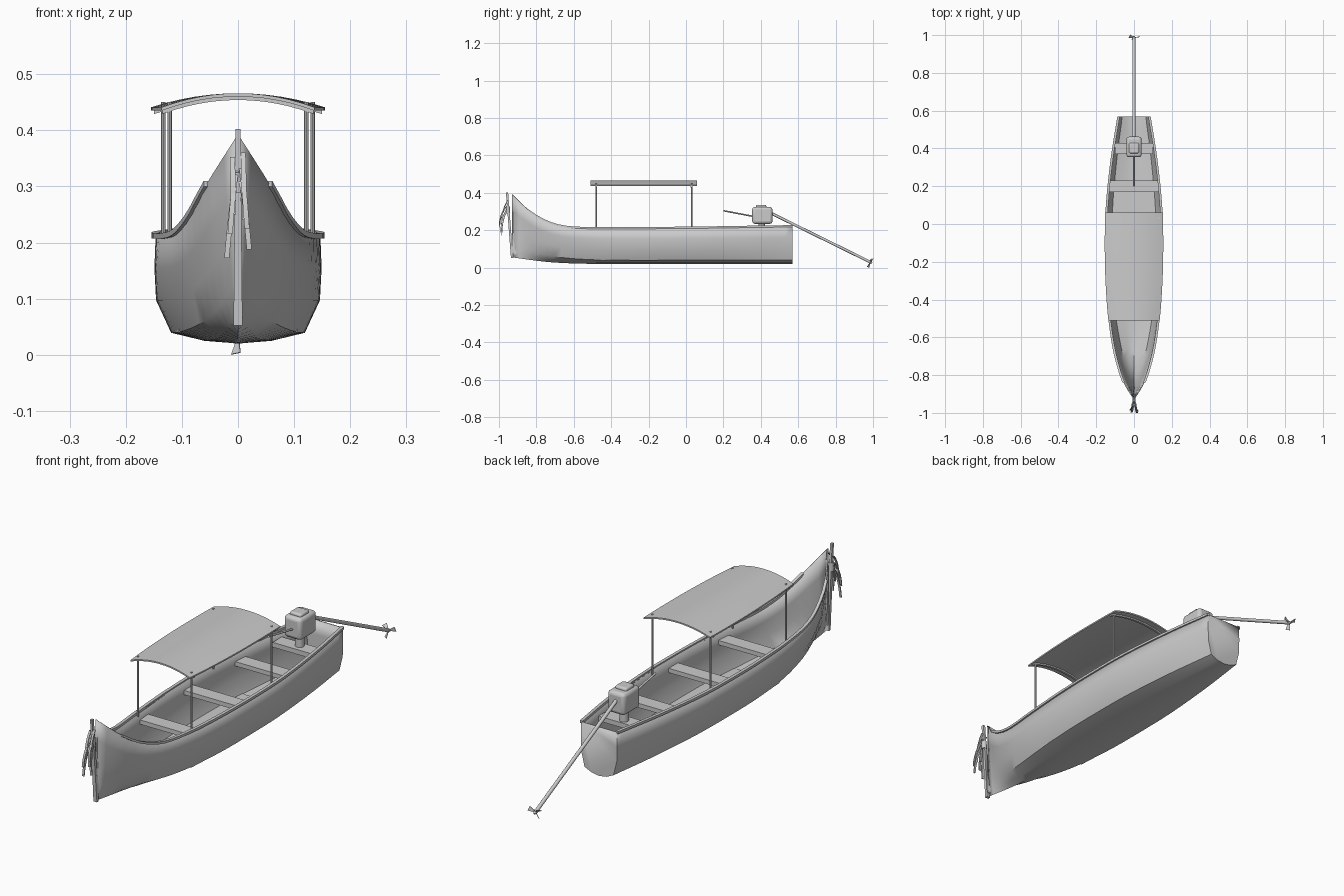
import bpy, bmesh, math
from mathutils import Vector

if "Cube" in bpy.data.objects:
    bpy.data.objects.remove(bpy.data.objects["Cube"])

# stations: y, half width, keel z, sheer z, bow blend
ST = [(-.93, .002, .055, .39, 1), (-.84, .056, .042, .305, .8), (-.75, .086, .031, .25, .5),
      (-.65, .110, .024, .22, .3), (-.5, .131, .02, .212, .1), (-.3, .145, .02, .212, 0),
      (-.1, .149, .02, .213, 0), (.1, .144, .02, .215, 0), (.35, .118, .02, .219, 0),
      (.57, .083, .02, .222, 0)]


def station(y):
    """Smooth interpolation of the hull stations at y."""
    i = next((k for k in range(len(ST) - 1) if y <= ST[k + 1][0]), len(ST) - 2)
    a, b = ST[i], ST[i + 1]
    p, n = ST[max(i - 1, 0)], ST[min(i + 2, len(ST) - 1)]
    h = b[0] - a[0]
    t = (y - a[0]) / h
    out = []
    for k in range(1, 5):
        m0 = (b[k] - p[k]) / (b[0] - p[0]) * h
        m1 = (n[k] - a[k]) / (n[0] - a[0]) * h
        out.append((2*t**3 - 3*t*t + 1)*a[k] + (t**3 - 2*t*t + t)*m0
                   + (3*t*t - 2*t**3)*b[k] + (t**3 - t*t)*m1)
    return out


def span(a, b, n):
    return [a + (b - a) * i / n for i in range(n + 1)]


def finish(ob, angle=35):
    bpy.ops.object.select_all(action='DESELECT')
    ob.select_set(True)
    bpy.context.view_layer.objects.active = ob
    bpy.ops.object.shade_smooth_by_angle(angle=math.radians(angle))
    return ob


def loft(name, rings, closed=True, caps=True, endcap=False):
    """Skin a list of equal-length point rings."""
    bm = bmesh.new()
    vs = [[bm.verts.new(p) for p in r] for r in rings]
    n = len(rings[0])
    for a, b in zip(vs, vs[1:]):
        for j in range(n if closed else n - 1):
            k = (j + 1) % n
            bm.faces.new((a[j], a[k], b[k], b[j]))
    if closed and caps:
        bm.faces.new(vs[0])
        bm.faces.new(vs[-1])
    if endcap:
        bm.faces.new(vs[-1])
    bmesh.ops.recalc_face_normals(bm, faces=bm.faces)
    me = bpy.data.meshes.new(name)
    bm.to_mesh(me)
    bm.free()
    ob = bpy.data.objects.new(name, me)
    bpy.context.collection.objects.link(ob)
    return finish(ob)


def box(name, c, size, bevel=0):
    bpy.ops.mesh.primitive_cube_add(size=1, location=c)
    ob = bpy.context.object
    ob.name = name
    ob.scale = size
    bpy.ops.object.transform_apply(location=False, rotation=False, scale=True)
    if bevel:
        m = ob.modifiers.new("bevel", 'BEVEL')
        m.width, m.segments = bevel, 3
        finish(ob)
    return ob


def rod(name, a, b, r, r2=None, n=12):
    a, b = Vector(a), Vector(b)
    bpy.ops.mesh.primitive_cone_add(vertices=n, radius1=r, radius2=r if r2 is None else r2,
                                    depth=(b - a).length, location=(a + b) / 2)
    ob = bpy.context.object
    ob.name = name
    ob.rotation_euler = (b - a).to_track_quat('Z', 'Y').to_euler()
    return finish(ob)


# hull shell with transom
MID = [(0, 0), (.4, .025), (.8, .1), (.98, .4), (1.0, .7), (.985, 1)]
BOW = [(0, 0), (.16, .1), (.34, .25), (.58, .5), (.78, .75), (1, 1)]
rings = []
for y in span(-.93, .57, 40):
    w, k, s, t = station(y)
    half = [((m[0]*(1 - t) + b[0]*t)*w, (m[1]*(1 - t) + b[1]*t)*(s - k) + k)
            for m, b in zip(MID, BOW)]
    rings.append([(-x, y, z) for x, z in half[:0:-1]] + [(x, y, z) for x, z in half])
hull = loft("hull", rings, closed=False, endcap=True)
if sum(p.normal.x * p.center.x * p.area for p in hull.data.polygons) < 0:
    hull.data.flip_normals()
m = hull.modifiers.new("thickness", 'SOLIDIFY')
m.thickness, m.offset = .006, -1

# gunwale rails
for side, label in ((-1, "left"), (1, "right")):
    rings = []
    for y in span(-.84, .57, 36):
        w, k, s, t = station(y)
        rings.append([(side * (w + dx), y, s + dz) for dx, dz in
                      ((-.008, -.005), (.005, -.005), (.005, .005), (-.008, .005))])
    loft("gunwale_" + label, rings)

# raked stem post
loft("stem_post", [[(x*h, y + d, z) for x, d in ((-1, -.006), (1, -.006), (1, .006), (-1, .006))]
                   for y, z, h in ((-.93, .052, .008), (-.957, .402, .0045))])

# floor boards and seats
loft("floor", [[(x*(station(y)[0]*.79), y, z) for x, z in ((-1, .04), (1, .04), (1, .046), (-1, .046))]
               for y in span(-.46, .18, 8)])
for i, y in enumerate((-.43, -.12, .2)):
    loft(f"seat_{i + 1}", [[(x*(station(v)[0] - .004), v, z) for x, z in
                            ((-1, .158), (1, .158), (1, .176), (-1, .176))]
                           for v in (y - .03, y + .03)])
box("motor_board", (0, .4, .178), (.2, .06, .02))

# canopy posts and arched roof
for y, x in ((-.48, .122), (.03, .133)):
    for s in (-1, 1):
        rod("canopy_post", (s*x, y, .2), (s*x, y, .45), .0042, n=10)
rings = []
for y in span(-.51, .06, 14):
    w = station(y)[0] + .006
    arch = [(u*w, .466 - .025*abs(u)**2) for u in span(-1, 1, 12)]
    rings.append([(x, y, z) for x, z in arch] + [(x, y, z - .006) for x, z in reversed(arch)])
loft("canopy_roof", rings)
for y in (-.48, .03):
    w = station(y)[0] + .002
    loft("canopy_rib", [[(u*w, y + dy, .461 - .025*u*u + dz) for dy, dz in
                         ((-.005, -.007), (.005, -.007), (.005, 0), (-.005, 0))]
                        for u in span(-1, 1, 12)])

# engine
rod("motor_pedestal", (0, .405, .185), (0, .405, .245), .018, n=16)
box("motor_body", (0, .408, .279), (.08, .108, .09), .014)
box("motor_cap", (0, .402, .322), (.054, .056, .026), .008)
rod("tiller", (0, .2, .304), (0, .37, .272), .004)
A, B = Vector((0, .45, .293)), Vector((0, .986, .029))
rod("drive_shaft", A, B, .0075)
d = (B - A).normalized()
rod("propeller_hub", B - d*.008, B + d*.01, .009, .004)

# propeller blades
X, U = Vector((1, 0, 0)), d.cross(Vector((1, 0, 0)))
for i in range(3):
    a = math.radians(-97 + 120*i)
    if U.z < 0:
        U = -U
    r = X*math.cos(a) + U*math.sin(a)
    t = (d.cross(r)*.75 + d*.55).normalized()
    nrm = r.cross(t)*.001
    loft("propeller_blade", [[B + r*q + t*h + nrm, B + r*q - t*h + nrm,
                              B + r*q - t*h - nrm, B + r*q + t*h - nrm]
                             for q, h in ((.004, .003), (.03, .01))])

# bow garland: knot band and hanging ribbons
rod("garland_band", (0, -.951, .29), (0, -.953, .325), .011)
for i, (x0, z0, x1, z1, y1) in enumerate((
        (-.010, .352, -.008, .25, -.985), (-.004, .31, -.020, .172, -.985),
        (-.003, .33, -.014, .215, -.996), (.009, .36, .012, .24, -.985),
        (.004, .32, .020, .188, -.99), (.006, .335, .016, .225, -.998))):
    rings = []
    for t in span(0, 1, 6):
        x = x0 + (x1 - x0)*t
        y = -.953 + (y1 + .953)*math.sin(t*math.pi/2)
        z = z0 + (z1 - z0)*(t*.6 + t*t*.4)
        rings.append([(x + dx, y + dy, z) for dx, dy in
                      ((-.0045, -.002), (.0045, -.002), (.0045, .002), (-.0045, .002))])
    loft(f"garland_ribbon_{i + 1}", rings)
